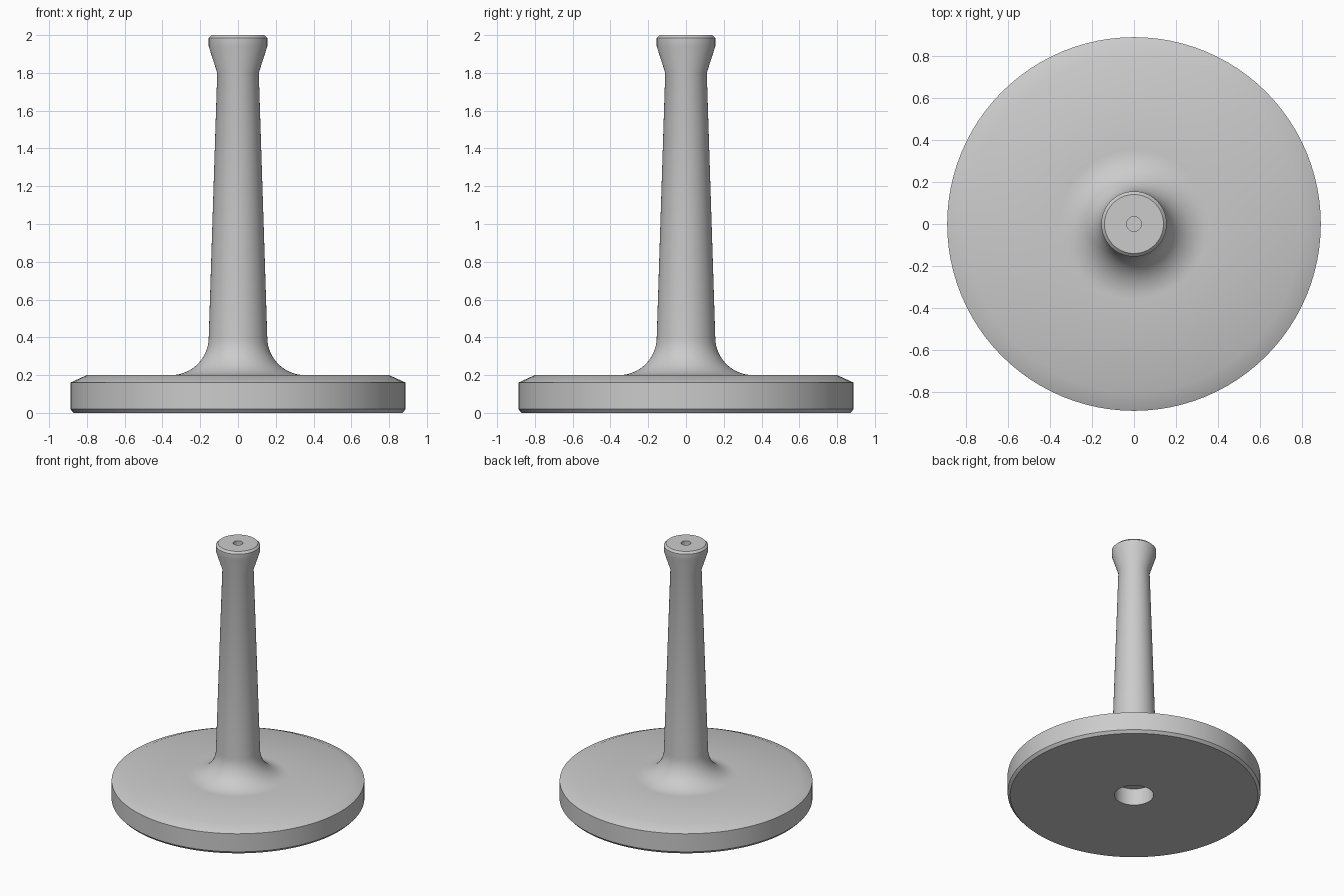
import bpy, bmesh
from math import sin, cos, pi, radians

SEGMENTS = 96

cube = bpy.data.objects.get("Cube")
if cube:
    bpy.data.objects.remove(cube, do_unlink=True)

# Single grey finish
grey = bpy.data.materials.new("light grey")
grey.use_nodes = True
colour = (0.6, 0.6, 0.6, 1)
grey.diffuse_color = colour
grey.node_tree.nodes["Principled BSDF"].inputs["Base Color"].default_value = colour


def lathe(name, profile):
    """Revolve a list of (radius, height) points around the z axis."""
    bm = bmesh.new()
    verts = [bm.verts.new((r, 0, z)) for r, z in profile]
    edges = [bm.edges.new(pair) for pair in zip(verts, verts[1:])]
    bmesh.ops.spin(bm, geom=verts + edges, cent=(0, 0, 0), axis=(0, 0, 1),
                   angle=2 * pi, steps=SEGMENTS)
    bmesh.ops.remove_doubles(bm, verts=bm.verts, dist=0.0001)
    bmesh.ops.recalc_face_normals(bm, faces=bm.faces)
    mesh = bpy.data.meshes.new(name)
    bm.to_mesh(mesh)
    bm.free()
    mesh.materials.append(grey)
    obj = bpy.data.objects.new(name, mesh)
    bpy.context.collection.objects.link(obj)
    bpy.ops.object.select_all(action="DESELECT")
    obj.select_set(True)
    bpy.context.view_layer.objects.active = obj
    bpy.ops.object.shade_smooth_by_angle(angle=radians(30))
    return obj


# Blind bore underneath, then the chamfered disc
base = [(0, 0.13), (0.137, 0.13), (0.137, 0), (0.87, 0), (0.888, 0.02),
        (0.888, 0.16), (0.80, 0.20)]
# Concave fillet from disc to column
fillet_radius, steps = 0.2, 14
fillet = [(0.355 - fillet_radius * sin(a), 0.4 - fillet_radius * cos(a))
          for a in (i / steps * pi / 2 for i in range(steps + 1))]
# Tapered column, flared head and small blind hole on top
column = [(0.11, 1.80), (0.155, 1.94), (0.155, 1.985), (0.14, 2.0),
          (0.035, 2.0), (0.035, 1.80), (0, 1.80)]

lathe("pedestal_stand", base + fillet + column)
